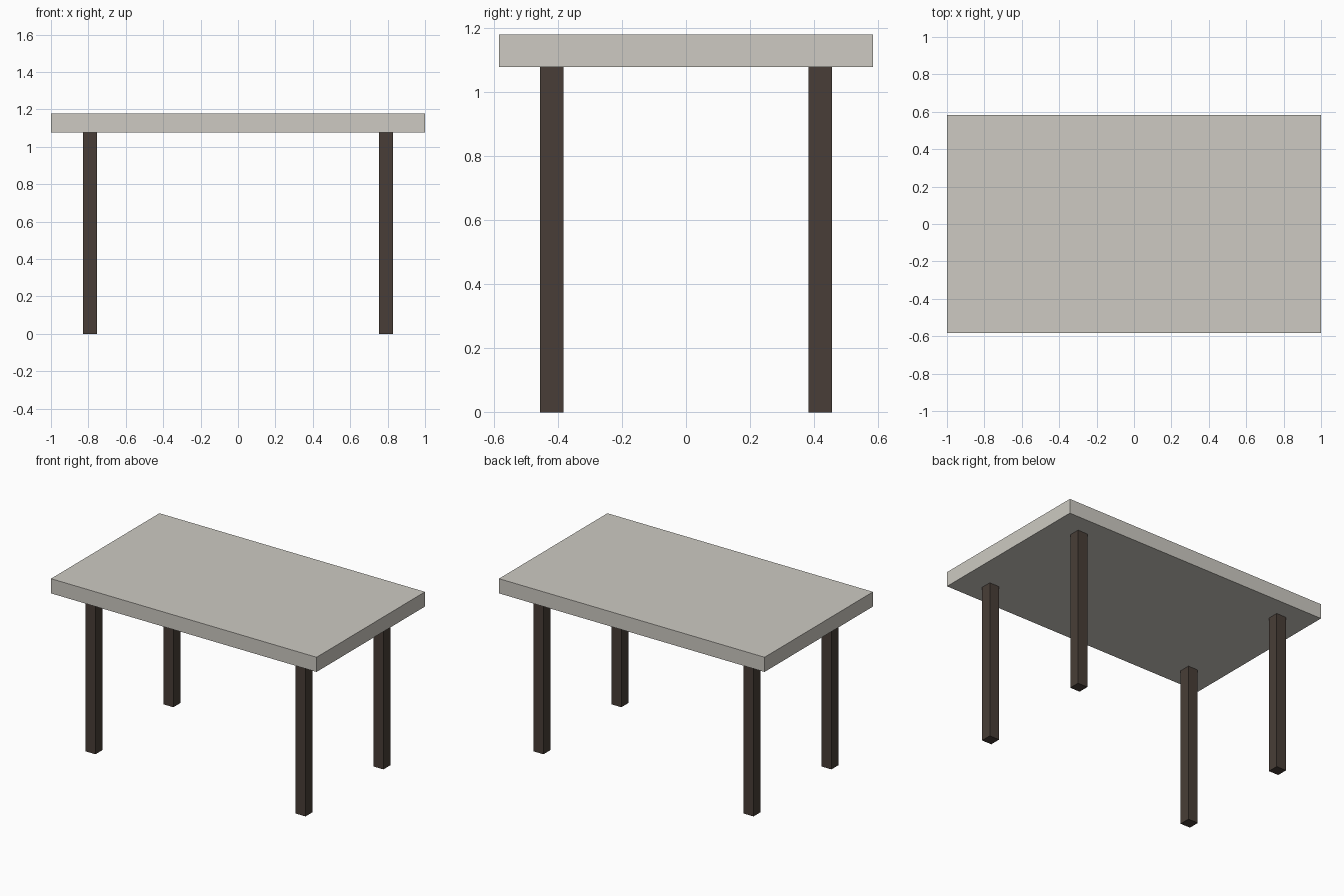
import bpy

if "Cube" in bpy.data.objects:
    bpy.data.objects.remove(bpy.data.objects["Cube"])

TOP_X, TOP_Y = 1.0, 0.583       # half sizes of the table top
TOP_Z0, TOP_Z1 = 1.078, 1.178   # underside and upper face
LEG_X, LEG_Y, LEG_W = 0.791, 0.419, 0.074


def material(name, rgb):
    mat = bpy.data.materials.new(name)
    mat.diffuse_color = (*rgb, 1.0)
    mat.use_nodes = True
    mat.node_tree.nodes["Principled BSDF"].inputs["Base Color"].default_value = mat.diffuse_color
    return mat


def box(name, center, size, mat):
    bpy.ops.mesh.primitive_cube_add(size=1, location=center)
    obj = bpy.context.object
    obj.name = name
    obj.scale = size
    bpy.ops.object.transform_apply(location=False, rotation=False, scale=True)
    obj.data.materials.append(mat)
    return obj


stone = material("pale_stone", (0.61, 0.59, 0.54))
wood = material("dark_wood", (0.065, 0.048, 0.038))

# Table top slab
box("table_top", (0, 0, (TOP_Z0 + TOP_Z1) / 2),
    (2 * TOP_X, 2 * TOP_Y, TOP_Z1 - TOP_Z0), stone)

# Four square legs
for y_name, sy in (("front", -1), ("back", 1)):
    for x_name, sx in (("left", -1), ("right", 1)):
        box(f"{y_name}_{x_name}_leg", (sx * LEG_X, sy * LEG_Y, TOP_Z0 / 2),
            (LEG_W, LEG_W, TOP_Z0), wood)
